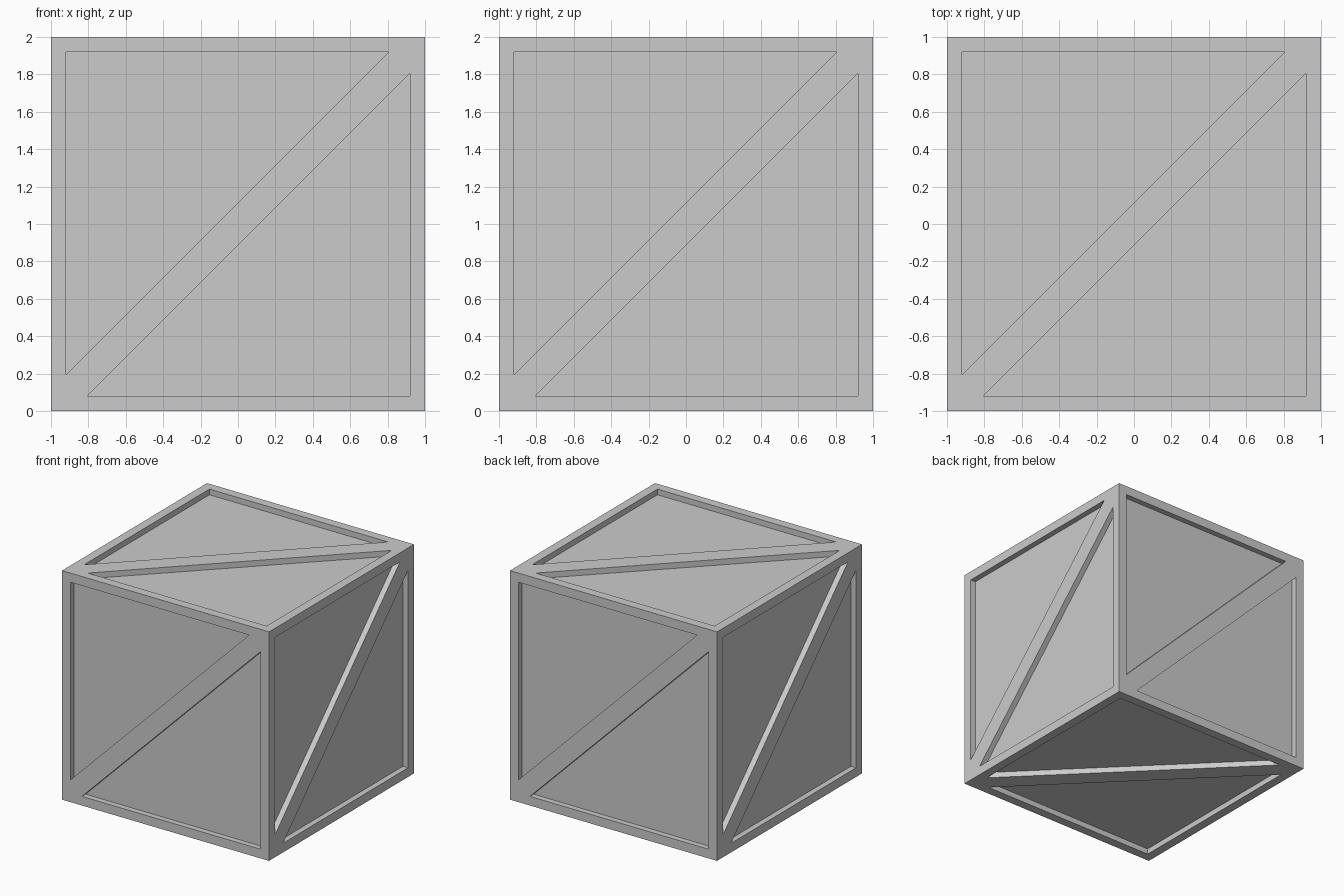
import bpy, bmesh

if "Cube" in bpy.data.objects:
    bpy.data.objects.remove(bpy.data.objects["Cube"])

FRAME = 0.08    # width of the rim and half the brace width
RECESS = 0.05   # depth of the triangular panels

bm = bmesh.new()

# Crate corners, going round anticlockwise from the front left
ring = [(-1, -1), (1, -1), (1, 1), (-1, 1)]
low = [bm.verts.new((x, y, 0)) for x, y in ring]
high = [bm.verts.new((x, y, 2)) for x, y in ring]


def braced_side(a, b, c, d):
    """Square side split along its a-c diagonal."""
    return [bm.faces.new((a, b, c)), bm.faces.new((a, c, d))]


# Four walls, each braced from lower left to upper right
panels = []
for i in range(4):
    j = (i + 1) % 4
    panels += braced_side(low[i], low[j], high[j], high[i])

# Lid and base
panels += braced_side(*high)
panels += braced_side(low[1], low[0], low[3], low[2])
bm.normal_update()

# Rim and brace around each triangle, then sink the panel
bmesh.ops.inset_individual(bm, faces=panels, thickness=FRAME, use_even_offset=True)
bm.normal_update()
bmesh.ops.inset_individual(bm, faces=panels, thickness=0.0, depth=-RECESS)
bm.normal_update()

mesh = bpy.data.meshes.new("braced_crate")
bm.to_mesh(mesh)
bm.free()
crate = bpy.data.objects.new("braced_crate", mesh)
bpy.context.collection.objects.link(crate)
